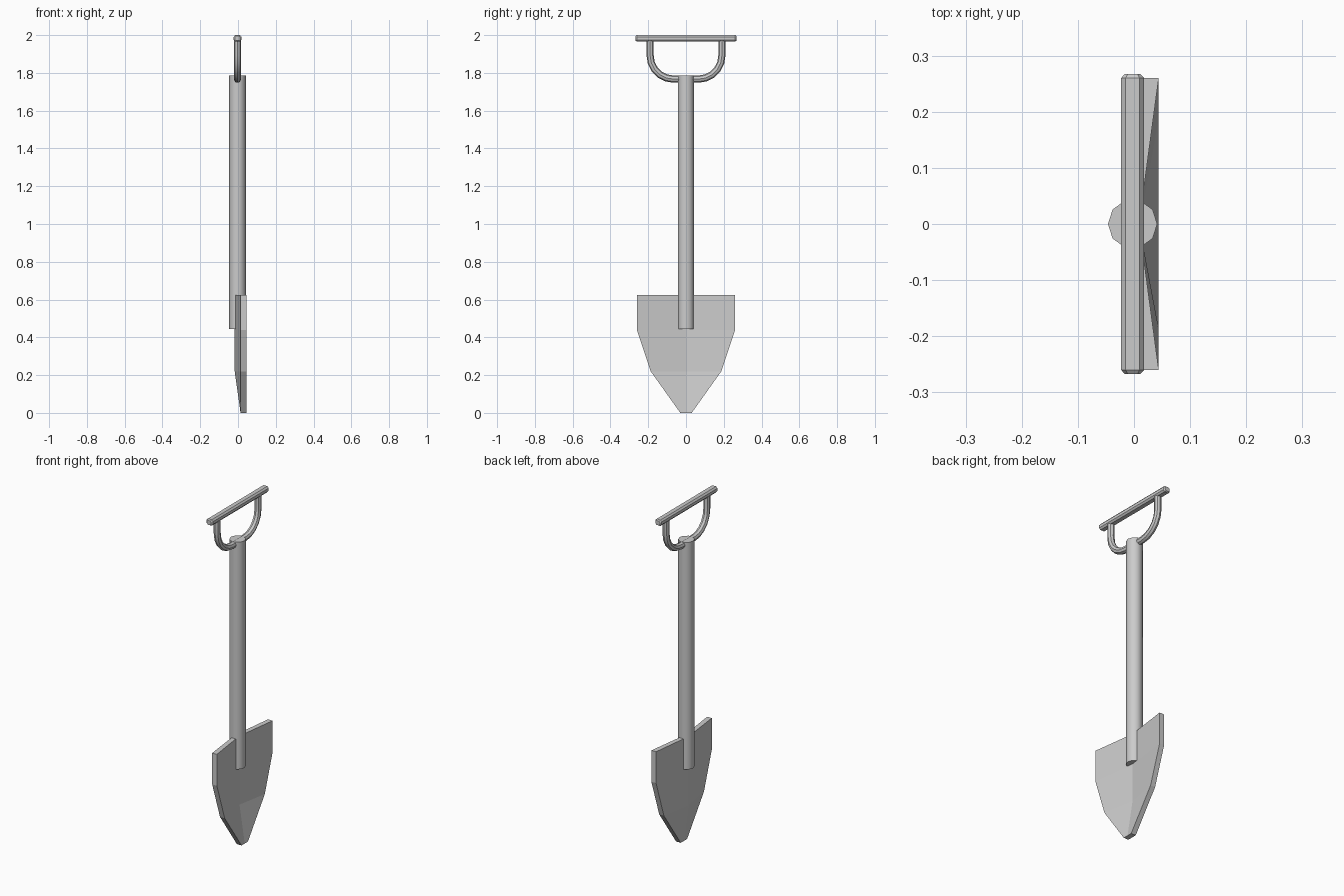
import bpy, bmesh, math
from mathutils import Vector

if "Cube" in bpy.data.objects:
    bpy.data.objects.remove(bpy.data.objects["Cube"])

CX = -0.0025  # x of the shaft and grip axis


def make_object(name, bm):
    bmesh.ops.recalc_face_normals(bm, faces=bm.faces)
    me = bpy.data.meshes.new(name)
    bm.to_mesh(me)
    bm.free()
    ob = bpy.data.objects.new(name, me)
    bpy.context.collection.objects.link(ob)
    return ob


def smooth(ob):
    bpy.ops.object.select_all(action='DESELECT')
    ob.select_set(True)
    bpy.context.view_layer.objects.active = ob
    bpy.ops.object.shade_smooth_by_angle(angle=math.radians(40))


def loft(name, rings):
    """Skin a list of closed rings and cap both ends."""
    bm = bmesh.new()
    vs = [[bm.verts.new(p) for p in r] for r in rings]
    n = len(rings[0])
    for a, b in zip(vs, vs[1:]):
        for i in range(n):
            j = (i + 1) % n
            bm.faces.new((a[i], a[j], b[j], b[i]))
    bm.faces.new(vs[0])
    bm.faces.new(vs[-1])
    return make_object(name, bm)


# Shaft: ten-sided pole
R = 0.044
ring = [(R * math.cos(math.tau * i / 10), R * math.sin(math.tau * i / 10)) for i in range(10)]
smooth(loft("shaft", [[(CX + x, y, z) for x, y in ring] for z in (0.445, 1.785)]))

# Blade: creased plate, edges bent toward +x; rows are (z, half width, centre back, centre front)
rows = [(0.625, 0.26, -0.0175, 0.009), (0.44, 0.26, -0.0175, 0.009),
        (0.22, 0.187, -0.0175, 0.010), (0.0, 0.03, 0.0135, 0.044)]
loft("blade", [[(0.0135, -w, z), (b, 0, z), (0.0135, w, z),
                (0.044, w, z), (f, 0, z), (0.044, -w, z)] for z, w, b, f in rows])

# Grip bar: flattened octagon with chamfered ends
sec = [(0.0205, 0.008), (0.0125, 0.0175), (-0.0125, 0.0175), (-0.0205, 0.008),
       (-0.0205, -0.008), (-0.0125, -0.0175), (0.0125, -0.0175), (0.0205, -0.008)]
loft("grip_bar", [[(CX + x * s, y, 1.9825 + z * s) for x, z in sec]
                  for y, s in ((-0.267, 0.7), (-0.26, 1), (0.26, 1), (0.267, 0.7))])

# Handle yoke: octagonal tube swept along a U path
Y, ZB, RC = 0.19, 1.767, 0.125
half = [(Y, 1.975)] + [(Y - RC + RC * math.cos(a), ZB + RC - RC * math.sin(a))
                       for a in (math.pi / 2 * k / 5 for k in range(6))]
path = [Vector((CX, y, z)) for y, z in half] + [Vector((CX, -y, z)) for y, z in reversed(half)]
rings = []
for i, p in enumerate(path):
    t = (path[min(i + 1, len(path) - 1)] - path[max(i - 1, 0)]).normalized()
    side = Vector((1, 0, 0))
    up = t.cross(side)
    rings.append([p + 0.019 * (side * math.cos(a) + up * math.sin(a))
                  for a in (math.tau * k / 8 for k in range(8))])
smooth(loft("handle_yoke", rings))
